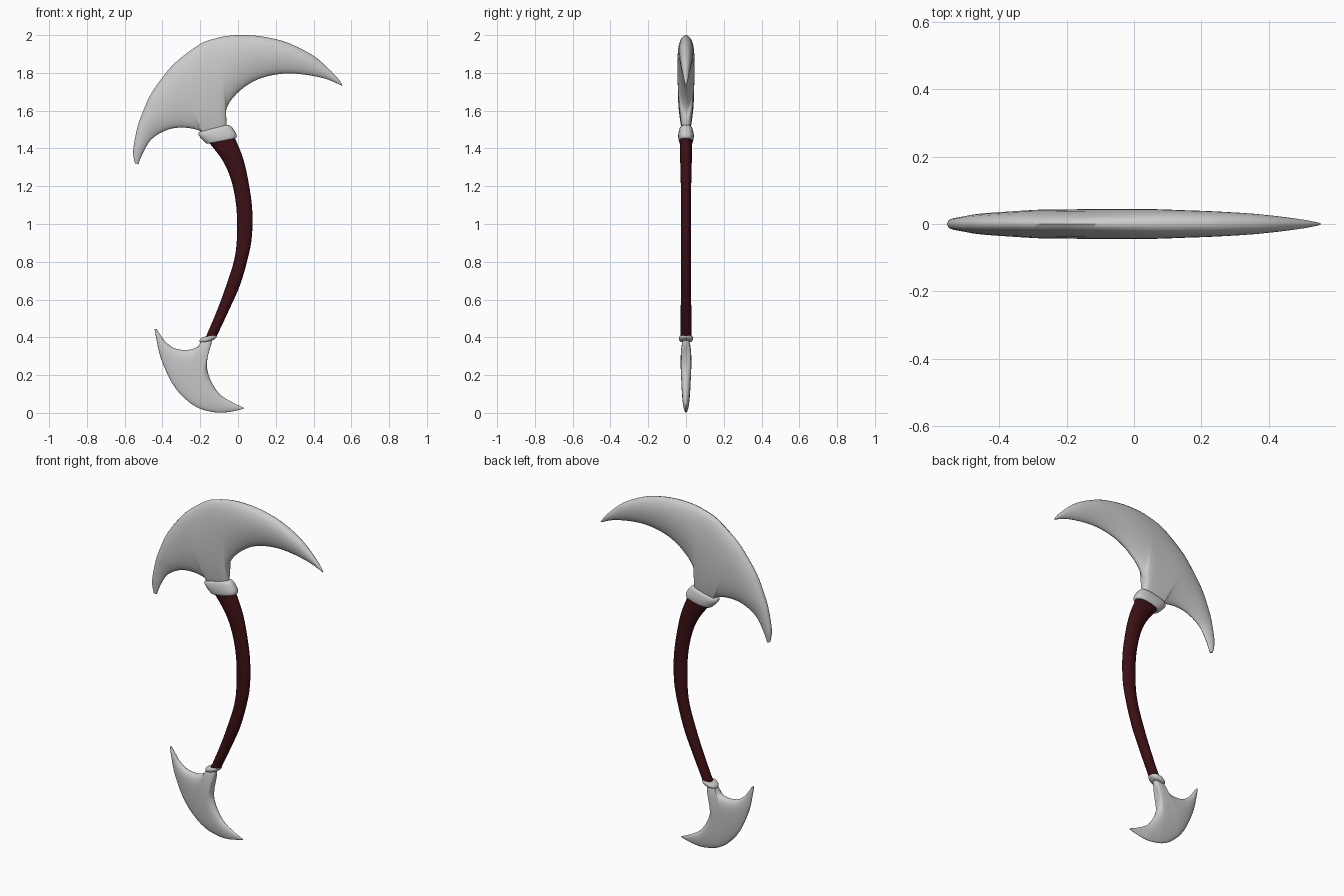
import bpy, bmesh, math

SIDES = 28


def spline(rows, steps):
    """Smooth Catmull-Rom interpolation through rows of numbers."""
    out = []
    for i in range(len(rows) - 1):
        p0, p1 = rows[max(i - 1, 0)], rows[i]
        p2, p3 = rows[i + 1], rows[min(i + 2, len(rows) - 1)]
        for k in range(steps):
            t = k / steps
            out.append([0.5 * (2 * b + (c - a) * t + (2 * a - 5 * b + 4 * c - d) * t * t
                               + (3 * b - a - 3 * c + d) * t ** 3)
                        for a, b, c, d in zip(p0, p1, p2, p3)])
    return out + [rows[-1]]


def loft(name, rows, steps=5, skew=0.0, power=1.0, color=None, angle=50):
    """Rows are (edge A x, z, edge B x, z, half thickness); sections are ovals.
    skew fattens the section towards edge A, power < 1 squares it off."""
    bm = bmesh.new()
    rings = []
    for ax, az, bx, bz, t in spline(rows, steps):
        ring = []
        for k in range(SIDES):
            a = 2 * math.pi * k / SIDES
            c, s = math.cos(a), math.sin(a)
            c = math.copysign(abs(c) ** power, c)
            s = math.copysign(abs(s) ** power, s)
            f = (1 + c) / 2
            ring.append(bm.verts.new((bx + (ax - bx) * f, t * s * (1 + skew * c),
                                      bz + (az - bz) * f)))
        rings.append(ring)
    for r, q in zip(rings, rings[1:]):
        for k in range(SIDES):
            j = (k + 1) % SIDES
            bm.faces.new((r[k], r[j], q[j], q[k]))
    bm.faces.new(rings[0])
    bm.faces.new(rings[-1])
    bmesh.ops.recalc_face_normals(bm, faces=bm.faces)
    me = bpy.data.meshes.new(name)
    bm.to_mesh(me)
    bm.free()
    ob = bpy.data.objects.new(name, me)
    bpy.context.collection.objects.link(ob)
    if color:
        mat = bpy.data.materials.new(name + "_color")
        mat.diffuse_color = color
        me.materials.append(mat)
    bpy.ops.object.select_all(action='DESELECT')
    ob.select_set(True)
    bpy.context.view_layer.objects.active = ob
    bpy.ops.object.shade_smooth_by_angle(angle=math.radians(angle))
    return ob


# Large crescent blade with its neck, left tip to right tip
loft("upper_blade", [
    (-.546, 1.322, -.528, 1.316, .007), (-.555, 1.39, -.50, 1.383, .016),
    (-.533, 1.51, -.454, 1.452, .022), (-.505, 1.59, -.37, 1.50, .030),
    (-.46, 1.69, -.28, 1.51, .035), (-.385, 1.795, -.195, 1.49, .040),
    (-.32, 1.865, -.17, 1.45, .042), (-.20, 1.953, -.075, 1.46, .043),
    (-.12, 1.982, -.06, 1.53, .044), (-.06, 1.995, -.063, 1.60, .044),
    (0, 2.0, -.03, 1.664, .044), (.08, 1.998, .037, 1.727, .043),
    (.17, 1.985, .116, 1.77, .040), (.275, 1.955, .22, 1.794, .036),
    (.406, 1.886, .327, 1.794, .028), (.512, 1.79, .459, 1.77, .014),
    (.554, 1.734, .551, 1.732, .003)], skew=.22)

# Small crescent blade with its neck, upper tip to lower tip
loft("lower_blade", [
    (-.442, .443, -.430, .443, .006), (-.432, .39, -.405, .405, .012),
    (-.42, .33, -.38, .373, .016), (-.406, .283, -.333, .341, .021),
    (-.385, .23, -.27, .333, .025), (-.36, .177, -.22, .347, .027),
    (-.335, .137, -.195, .375, .028), (-.31, .105, -.185, .40, .028),
    (-.28, .075, -.145, .405, .028), (-.25, .05, -.14, .37, .027),
    (-.215, .029, -.158, .31, .025), (-.18, .015, -.164, .24, .023),
    (-.14, .006, -.142, .167, .020), (-.095, .001, -.095, .098, .016),
    (-.04, .006, -.03, .056, .009), (.03, .022, .03, .028, .003)], skew=-.2)

# Curved dark red grip
loft("handle", [
    (-.165, 1.445, -.025, 1.475, .034), (-.084, 1.34, .026, 1.35, .031),
    (-.037, 1.235, .056, 1.22, .028), (-.010, 1.10, .075, 1.08, .026),
    (-.005, .945, .074, .94, .026), (-.02, .81, .055, .83, .026),
    (-.07, .653, .012, .68, .027), (-.12, .52, -.045, .55, .028),
    (-.18, .38, -.118, .395, .028)], color=(.045, .005, .007, 1))

# Chunky slanted collar below the large blade
loft("upper_collar", [
    (-.150, 1.430, -.03, 1.453, .026), (-.163, 1.425, -.014, 1.453, .035),
    (-.178, 1.436, -.008, 1.462, .040), (-.207, 1.468, -.011, 1.480, .041),
    (-.207, 1.486, -.036, 1.517, .035), (-.190, 1.491, -.060, 1.525, .026)],
    steps=3, power=.75)

# Thin rounded ring above the small blade
loft("lower_collar", [
    (-.185, .373, -.135, .384, .026), (-.200, .374, -.122, .391, .034),
    (-.204, .384, -.112, .405, .037), (-.194, .397, -.116, .413, .034),
    (-.180, .402, -.128, .412, .026)], steps=3, power=.9)
